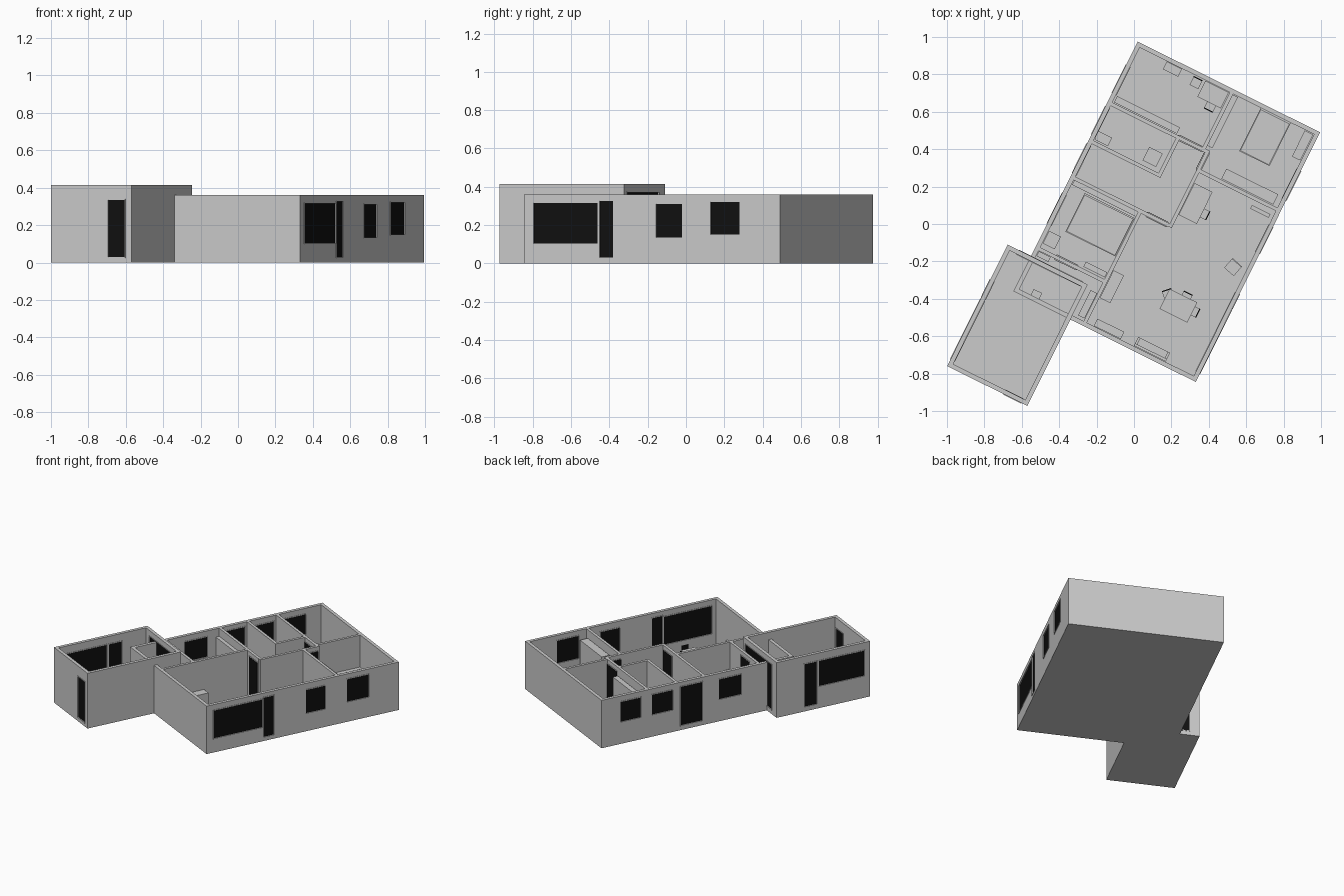
import bpy, bmesh, math
from mathutils import Matrix, Vector

if "Cube" in bpy.data.objects:
    bpy.data.objects.remove(bpy.data.objects["Cube"])

# Plan is drawn in house axes (u, v) and turned to its site angle
SITE = Matrix.Rotation(math.radians(-26.46), 4, 'Z')
H, GH, FLOOR, T = 0.36, 0.415, 0.02, 0.024

black = bpy.data.materials.new("dark_pane")
black.diffuse_color = (0.005, 0.005, 0.005, 1)
black.use_nodes = True
black.node_tree.nodes["Principled BSDF"].inputs["Base Color"].default_value = black.diffuse_color


def boxes(name, parts, mat=None, local=None):
    """One object from boxes given as (u0, u1, v0, v1, z0, z1)."""
    bm = bmesh.new()
    for u0, u1, v0, v1, z0, z1 in parts:
        m = (Matrix.Translation(((u0 + u1) / 2, (v0 + v1) / 2, (z0 + z1) / 2))
             @ Matrix.Diagonal((u1 - u0, v1 - v0, z1 - z0, 1)))
        bmesh.ops.create_cube(bm, size=1, matrix=SITE @ (local or Matrix()) @ m)
    me = bpy.data.meshes.new(name)
    bm.to_mesh(me)
    bm.free()
    ob = bpy.data.objects.new(name, me)
    bpy.context.collection.objects.link(ob)
    if mat:
        me.materials.append(mat)
    return ob


def wall(name, axis, pos, a, b, h=H, openings=(), t=T, pane=0.016):
    """Wall along axis with openings (start, end, z0, z1), each framed and filled."""
    def put(s, e, z0, z1, th):
        lo, hi = pos - th / 2, pos + th / 2
        return (s, e, lo, hi, z0, z1) if axis == 'u' else (lo, hi, s, e, z0, z1)
    solid, cur = [], a
    for i, (s, e, z0, z1) in enumerate(sorted(openings)):
        if s > cur:
            solid.append(put(cur, s, 0, h, t))
        solid += [put(s, e, 0, z0, t), put(s, e, z1, h, t)]
        cur = e
        f, ft = 0.005, t + 0.006
        boxes(f"{name}_frame_{i}", [put(s, s + f, z0, z1, ft), put(e - f, e, z0, z1, ft),
                                    put(s, e, z0, z0 + f, ft), put(s, e, z1 - f, z1, ft)])
        boxes(f"{name}_pane_{i}", [put(s + f, e - f, z0 + f, z1 - f, pane)], black)
    solid.append(put(cur, b, 0, h, t))
    boxes(name, solid)


# Floor slabs
boxes("house_floor", [(-0.417, 0.672, -0.609, 0.882, 0, FLOOR)])
boxes("annex_floor", [(-0.556, -0.077, -1.125, -0.40, 0, FLOOR)])

# Outer walls of the house
k = T / 2
wall("house_back_wall", 'u', 0.882 - k, -0.417, 0.672)
wall("house_front_wall", 'u', -0.609 + k, -0.417, 0.672)
wall("house_right_wall", 'v', 0.672 - k, -0.609 + T, 0.882 - T, openings=[
    (-0.559, -0.174, 0.10, 0.32), (-0.173, -0.084, 0.025, 0.33),
    (0.156, 0.318, 0.13, 0.315), (0.474, 0.653, 0.145, 0.325)])
wall("house_left_wall", 'v', -0.417 + k, -0.609 + T, 0.882 - T, openings=[
    (0.573, 0.743, 0.16, 0.32), (0.326, 0.496, 0.16, 0.32),
    (0.095, 0.272, 0.03, 0.33), (-0.206, -0.021, 0.16, 0.32)])

# Outer walls of the taller annex
wall("annex_back_wall", 'u', -0.40 - k, -0.556, -0.077, GH, [(-0.49, -0.108, 0.03, 0.375)])
wall("annex_front_wall", 'u', -1.125 + k, -0.556, -0.077, GH, [(-0.22, -0.112, 0.025, 0.34)])
wall("annex_right_wall", 'v', -0.077 - k, -1.125 + T, -0.40 - T, GH)
wall("annex_left_wall", 'v', -0.556 + k, -1.125 + T, -0.40 - T, GH,
     [(-1.086, -0.724, 0.16, 0.36), (-0.716, -0.608, 0.03, 0.36)])

# Partitions, with doors standing proud of the wall
D = (0.025, 0.33)
for name, axis, pos, a, b, doors in [
    ("bedroom_partition", 'v', 0.155, 0.51, 0.858, []),
    ("hall_right_partition", 'v', 0.18, 0.07, 0.53, [(0.405, 0.522, *D)]),
    ("main_bedroom_partition", 'u', 0.41, 0.19, 0.648, []),
    ("back_bedroom_partition", 'u', 0.52, -0.393, 0.17, [(0.0, 0.155, *D)]),
    ("bathroom_partition", 'u', 0.293, -0.393, 0.016, []),
    ("bathroom_side_partition", 'v', 0.006, 0.30, 0.51, []),
    ("hall_end_partition", 'u', 0.077, -0.393, 0.17, [(0.035, 0.165, *D)]),
    ("living_partition", 'v', 0.0, -0.585, 0.067, []),
    ("small_bedroom_partition", 'u', -0.345, -0.393, -0.01, [(-0.30, -0.165, *D)]),
]:
    wall(name, axis, pos, a, b, openings=doors, t=0.02, pane=0.03)


# Simple block furniture standing on the floor: u0, u1, v0, v1, height
for name, u0, u1, v0, v1, h in [
    ("main_wardrobe", 0.31, 0.62, 0.425, 0.485, 0.28),
    ("main_side_cupboard", 0.165, 0.195, 0.55, 0.855, 0.10),
    ("back_wardrobe", -0.385, -0.01, 0.535, 0.572, 0.28),
    ("back_nightstand", -0.23, -0.14, 0.81, 0.856, 0.07),
    ("washbasin", -0.39, -0.31, 0.31, 0.36, 0.11),
    ("shower_tray", -0.11, -0.03, 0.325, 0.405, 0.05),
    ("small_wardrobe", -0.39, -0.01, 0.04, 0.067, 0.28),
    ("small_nightstand", -0.39, -0.32, -0.31, -0.235, 0.10),
    ("small_shelf", -0.14, -0.012, -0.325, -0.295, 0.14),
    ("toilet", -0.325, -0.275, -0.585, -0.55, 0.06),
    ("utility_cabinet", -0.39, -0.32, -0.385, -0.357, 0.12),
    ("entry_cabinet", -0.05, -0.012, -0.57, -0.42, 0.16),
    ("wall_shelf", 0.52, 0.63, 0.35, 0.372, 0.12),
    ("sideboard", 0.05, 0.21, -0.583, -0.54, 0.11),
    ("kitchen_counter", 0.012, 0.075, -0.435, -0.27, 0.12),
]:
    boxes(name, [(u0, u1, v0, v1, FLOOR, FLOOR + h)])


def bed(name, u0, u1, v0, v1):
    boxes(name, [(u0, u1, v0, v1, FLOOR, 0.055), (u0 + .004, u1 - .004, v0 + .004, v1, 0.055, 0.075),
                 (u0, u1, v1 - 0.01, v1, FLOOR, 0.12)])


def table(name, u0, u1, v0, v1, h=0.11):
    legs = [(u, u + 0.01, v, v + 0.01, FLOOR, h) for u in (u0, u1 - 0.01) for v in (v0, v1 - 0.01)]
    boxes(name, legs + [(u0, u1, v0, v1, h, h + 0.008)])


def chair(name, u, v, turn, s=0.026, mat=black):
    # Backrest lies on local +v before turning
    m = Matrix.Translation((u, v, 0)) @ Matrix.Rotation(math.radians(turn), 4, 'Z')
    legs = [(a, a + .005, b, b + .005, FLOOR, .07) for a in (-s, s - .005) for b in (-s, s - .005)]
    boxes(name + "_seat", legs + [(-s, s, -s, s, 0.07, 0.077)], None, m)
    boxes(name + "_back", [(-s, s, s - 0.006, s, 0.077, 0.135)], mat, m)


bed("main_bed", 0.33, 0.51, 0.60, 0.858)
bed("small_bed", -0.31, -0.012, -0.20, 0.03)
table("main_desk", 0.595, 0.645, 0.70, 0.855)
table("back_desk", 0.0, 0.14, 0.76, 0.856)
table("living_desk", 0.192, 0.30, 0.15, 0.34)
table("dining_table", 0.325, 0.49, -0.345, -0.225)
chair("back_chair_a", -0.04, 0.825, 0)
chair("back_chair_b", 0.085, 0.745, 180)
chair("living_chair", 0.31, 0.215, -90)
chair("dining_chair_a", 0.33, -0.255, 45)
chair("dining_chair_b", 0.424, -0.225, 0)
chair("dining_chair_c", 0.495, -0.275, -90)
chair("lounge_chair", 0.577, 0.03, -15, 0.034, None)

# Sofa against the front wall
boxes("sofa", [(0.29, 0.48, -0.583, -0.53, FLOOR, 0.065), (0.29, 0.48, -0.583, -0.568, 0.065, 0.12),
               (0.29, 0.303, -0.568, -0.53, 0.065, 0.09), (0.467, 0.48, -0.568, -0.53, 0.065, 0.09)])
